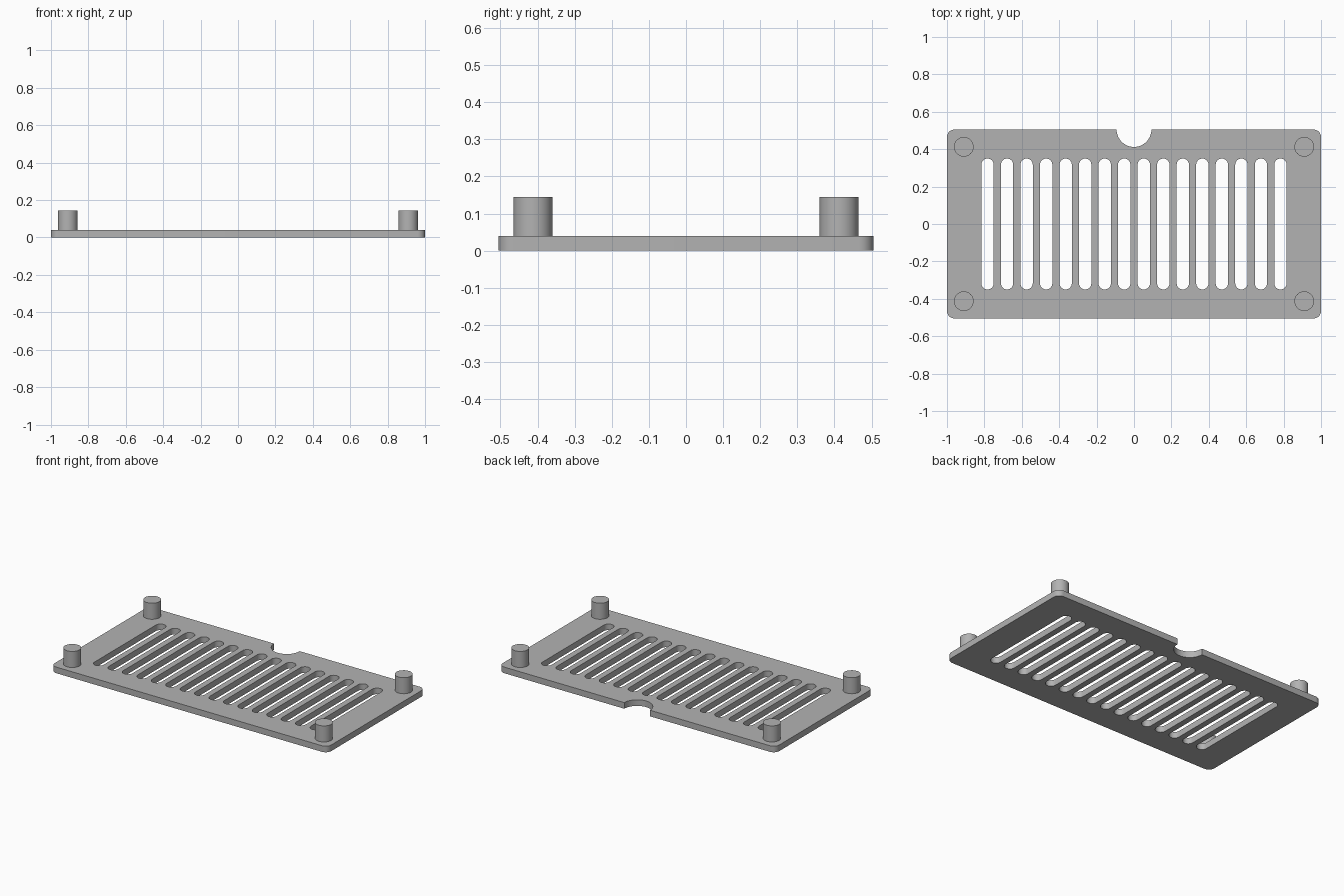
import bpy, bmesh, math

if "Cube" in bpy.data.objects:
    bpy.data.objects.remove(bpy.data.objects["Cube"])

HALF_X, HALF_Y, THICK = 1.0, 0.505, 0.04
CORNER_R, NOTCH_R = 0.04, 0.093
SLOTS, PITCH, SLOT_R, SLOT_END = 16, 0.1044, 0.033, 0.35
PEG_X, PEG_Y, PEG_R, PEG_TOP = 0.91, 0.4125, 0.0525, 0.145

grey = bpy.data.materials.new("grey")
grey.diffuse_color = (0.45, 0.45, 0.45, 1)
grey.use_nodes = True
grey.node_tree.nodes["Principled BSDF"].inputs["Base Color"].default_value = grey.diffuse_color


def arc(cx, cy, r, start, end, n):
    """Points along an arc, angles in degrees."""
    return [(cx + r * math.cos(math.radians(start + (end - start) * i / n)),
             cy + r * math.sin(math.radians(start + (end - start) * i / n)))
            for i in range(n + 1)]


def finish(bm, name):
    bmesh.ops.recalc_face_normals(bm, faces=bm.faces)
    mesh = bpy.data.meshes.new(name)
    bm.to_mesh(mesh)
    bm.free()
    mesh.materials.append(grey)
    obj = bpy.data.objects.new(name, mesh)
    bpy.context.collection.objects.link(obj)
    bpy.ops.object.select_all(action='DESELECT')
    obj.select_set(True)
    bpy.context.view_layer.objects.active = obj
    bpy.ops.object.shade_smooth_by_angle(angle=math.radians(35))
    return obj


# Plate outline: rounded corners, half-round notch in the back edge
cx, cy = HALF_X - CORNER_R, HALF_Y - CORNER_R
outline = (arc(cx, cy, CORNER_R, 0, 90, 8)
           + arc(0, HALF_Y, NOTCH_R, 360, 180, 24)
           + arc(-cx, cy, CORNER_R, 90, 180, 8)
           + arc(-cx, -cy, CORNER_R, 180, 270, 8)
           + arc(cx, -cy, CORNER_R, 270, 360, 8))
loops = [outline]

# Row of round-ended slots
for i in range(SLOTS):
    x = (i - (SLOTS - 1) / 2) * PITCH
    e = SLOT_END - SLOT_R
    loops.append(arc(x, e, SLOT_R, 0, 180, 14) + arc(x, -e, SLOT_R, 180, 360, 14))

# Fill between the outline and slots, then thicken
bm = bmesh.new()
for pts in loops:
    vs = [bm.verts.new((x, y, 0)) for x, y in pts]
    for a, b in zip(vs, vs[1:] + vs[:1]):
        bm.edges.new((a, b))
bmesh.ops.triangle_fill(bm, edges=bm.edges[:], use_beauty=True, normal=(0, 0, 1))
res = bmesh.ops.extrude_face_region(bm, geom=bm.faces[:], use_keep_orig=True)
top = [v for v in res["geom"] if isinstance(v, bmesh.types.BMVert)]
bmesh.ops.translate(bm, verts=top, vec=(0, 0, THICK))
finish(bm, "vent_plate")

# Four corner pegs, slightly sunk into the plate
for sx, x_name in ((-1, "left"), (1, "right")):
    for sy, y_name in ((-1, "front"), (1, "back")):
        bm = bmesh.new()
        base = THICK - 0.01
        bmesh.ops.create_cone(bm, cap_ends=True, segments=40, radius1=PEG_R,
                              radius2=PEG_R, depth=PEG_TOP - base)
        bmesh.ops.translate(bm, verts=bm.verts,
                            vec=(sx * PEG_X, sy * PEG_Y, (PEG_TOP + base) / 2))
        finish(bm, f"peg_{y_name}_{x_name}")
